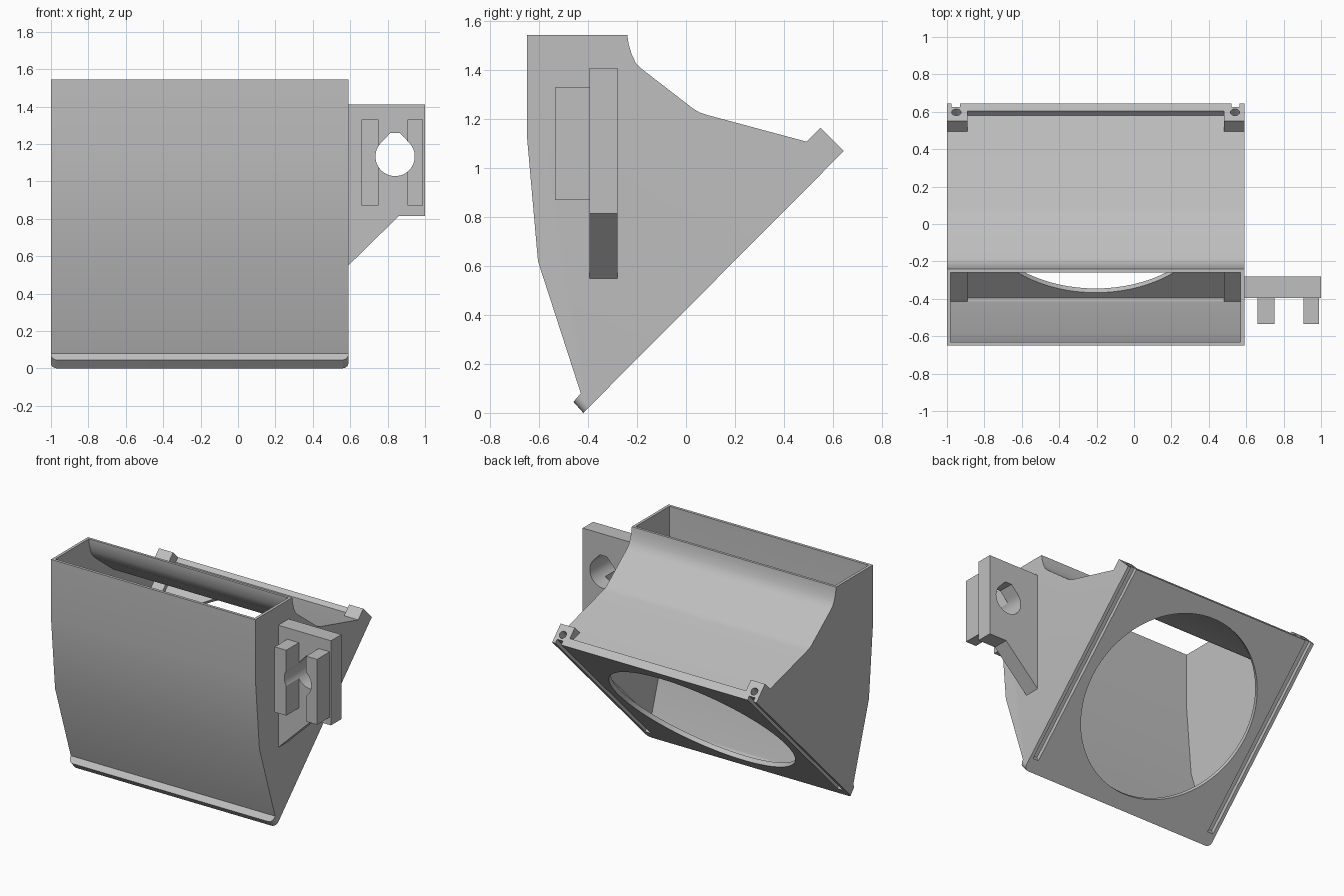
import bpy, bmesh, math
from mathutils import Vector

old = bpy.data.objects.get("Cube")
if old:
    bpy.data.objects.remove(old, do_unlink=True)

grey = bpy.data.materials.new("plain_grey")
grey.use_nodes = True
colour = (0.52, 0.52, 0.52, 1)
grey.diffuse_color = colour
grey.node_tree.nodes["Principled BSDF"].inputs["Base Color"].default_value = colour


def make(name, bm):
    bmesh.ops.recalc_face_normals(bm, faces=bm.faces)
    mesh = bpy.data.meshes.new(name)
    bm.to_mesh(mesh)
    bm.free()
    mesh.materials.append(grey)
    obj = bpy.data.objects.new(name, mesh)
    bpy.context.collection.objects.link(obj)
    return obj


def prism(name, outline, lo, hi, axis="x", round_edge=None):
    """Extrude a closed outline along x or y."""
    bm = bmesh.new()
    place = (lambda d, p: (d, *p)) if axis == "x" else (lambda d, p: (p[0], d, p[1]))
    rings = [[bm.verts.new(place(d, p)) for p in outline] for d in (lo, hi)]
    n = len(outline)
    bm.faces.new(rings[0])
    bm.faces.new(rings[1])
    for i in range(n):
        j = (i + 1) % n
        bm.faces.new((rings[0][i], rings[0][j], rings[1][j], rings[1][i]))
    if round_edge is not None:
        edges = [bm.edges.get((r[round_edge], r[round_edge + 1])) for r in rings]
        bmesh.ops.bevel(bm, geom=edges, offset=0.035, segments=5, profile=0.5, affect="EDGES")
    return make(name, bm)


def cylinder(name, centre, radius, depth, direction, sides):
    bm = bmesh.new()
    bmesh.ops.create_cone(bm, cap_ends=True, segments=sides, radius1=radius,
                          radius2=radius, depth=depth)
    obj = make(name, bm)
    obj.rotation_euler = Vector(direction).to_track_quat("Z", "Y").to_euler()
    obj.location = centre
    return obj


def combine(target, other, operation):
    """Apply a boolean and discard the helper."""
    bpy.context.view_layer.update()
    other.hide_render = True
    mod = target.modifiers.new("boolean", "BOOLEAN")
    mod.operation, mod.object, mod.solver = operation, other, "EXACT"
    bpy.context.view_layer.objects.active = target
    bpy.ops.object.modifier_apply(modifier=mod.name)
    bpy.data.objects.remove(other, do_unlink=True)


LEFT, RIGHT = 0.59, -1.0
MID = (LEFT + RIGHT) / 2

# Duct shell: outer side profile, with rounded bottom corners
outer = [(-0.65, 1.545), (-0.24, 1.545), (-0.235, 1.51), (-0.222, 1.465), (-0.205, 1.43),
         (-0.18, 1.405), (0.03, 1.243), (0.055, 1.228), (0.085, 1.218), (0.58, 1.085),
         (0.605, 1.11), (0.645, 1.07), (-0.42, 0), (-0.46, 0.045), (-0.43, 0.08),
         (-0.605, 0.62), (-0.65, 1.13)]
duct = prism("duct", outer, RIGHT, LEFT, round_edge=12)

# Hollow inside, open at the top
inner = [(-0.63, 1.6), (-0.258, 1.6), (-0.258, 1.54), (-0.253, 1.5), (-0.24, 1.455),
         (-0.222, 1.418), (-0.195, 1.39), (0.02, 1.223), (0.05, 1.208), (0.08, 1.198),
         (0.555, 1.07), (0.555, 1.02), (-0.395, 0.07), (-0.413, 0.09),
         (-0.585, 0.625), (-0.63, 1.13)]
combine(duct, prism("cavity", inner, RIGHT + 0.02, LEFT - 0.02), "DIFFERENCE")

# Raised side rails inside and screw tabs at the upper corners
rail = [(-0.40, 0.04), (0.57, 1.01), (0.565, 1.07), (-0.42, 0.085)]
tab = [(0.625, 1.09), (0.55, 1.165), (0.48, 1.095), (0.555, 1.02)]
for side in (-1, 1):
    edge = MID + side * (LEFT - RIGHT) / 2
    rail_ends = sorted((edge - side * 0.01, edge - side * 0.11))
    tab_ends = sorted((edge, edge - side * 0.11))
    combine(duct, prism("rail", rail, *rail_ends), "UNION")
    combine(duct, prism("tab", tab, *tab_ends), "UNION")

# Screw holes, and long slots in the sloping underside
slot = [(-0.35, 0.05), (0.70, 1.10), (0.68, 1.145), (-0.37, 0.095)]
for side in (-1, 1):
    edge = MID + side * (LEFT - RIGHT) / 2
    hole = cylinder("screw_hole", (edge - side * 0.05, 0.595, 1.115), 0.025, 0.14, (0, 1, 1), 20)
    combine(duct, hole, "DIFFERENCE")
    ends = sorted((edge - side * 0.025, edge - side * 0.07))
    combine(duct, prism("slot", slot, *ends), "DIFFERENCE")

# Round opening through the sloping plate
opening = cylinder("opening", (MID, 0.1, 0.55), 0.65, 0.12, (0, -1, 1), 80)
combine(duct, opening, "DIFFERENCE")

# Side bracket with gusset and two ribs
plate = [(0.575, 1.41), (1.0, 1.41), (1.0, 0.815), (0.86, 0.815), (0.59, 0.55), (0.575, 0.55)]
bracket = prism("bracket", plate, -0.395, -0.28, "y")
for lo, hi in ((0.66, 0.75), (0.905, 0.99)):
    rib = [(lo, 0.87), (hi, 0.87), (hi, 1.33), (lo, 1.33)]
    combine(bracket, prism("rib", rib, -0.535, -0.38, "y"), "UNION")

# Teardrop hole through bracket and ribs
cx, cz, r = 0.84, 1.133, 0.105
angles = [math.radians(135 + 270 * i / 36) for i in range(37)]
drop = [(cx + r * math.cos(a), cz + r * math.sin(a)) for a in angles]
drop += [(cx + 0.026, cz + 0.125), (cx - 0.026, cz + 0.125)]
combine(bracket, prism("teardrop", drop, -0.7, -0.1, "y"), "DIFFERENCE")

# Smooth the curved walls, keep the corners crisp
for obj in (duct, bracket):
    bpy.ops.object.select_all(action="DESELECT")
    obj.select_set(True)
    bpy.context.view_layer.objects.active = obj
    bpy.ops.object.shade_smooth_by_angle(angle=math.radians(30))
